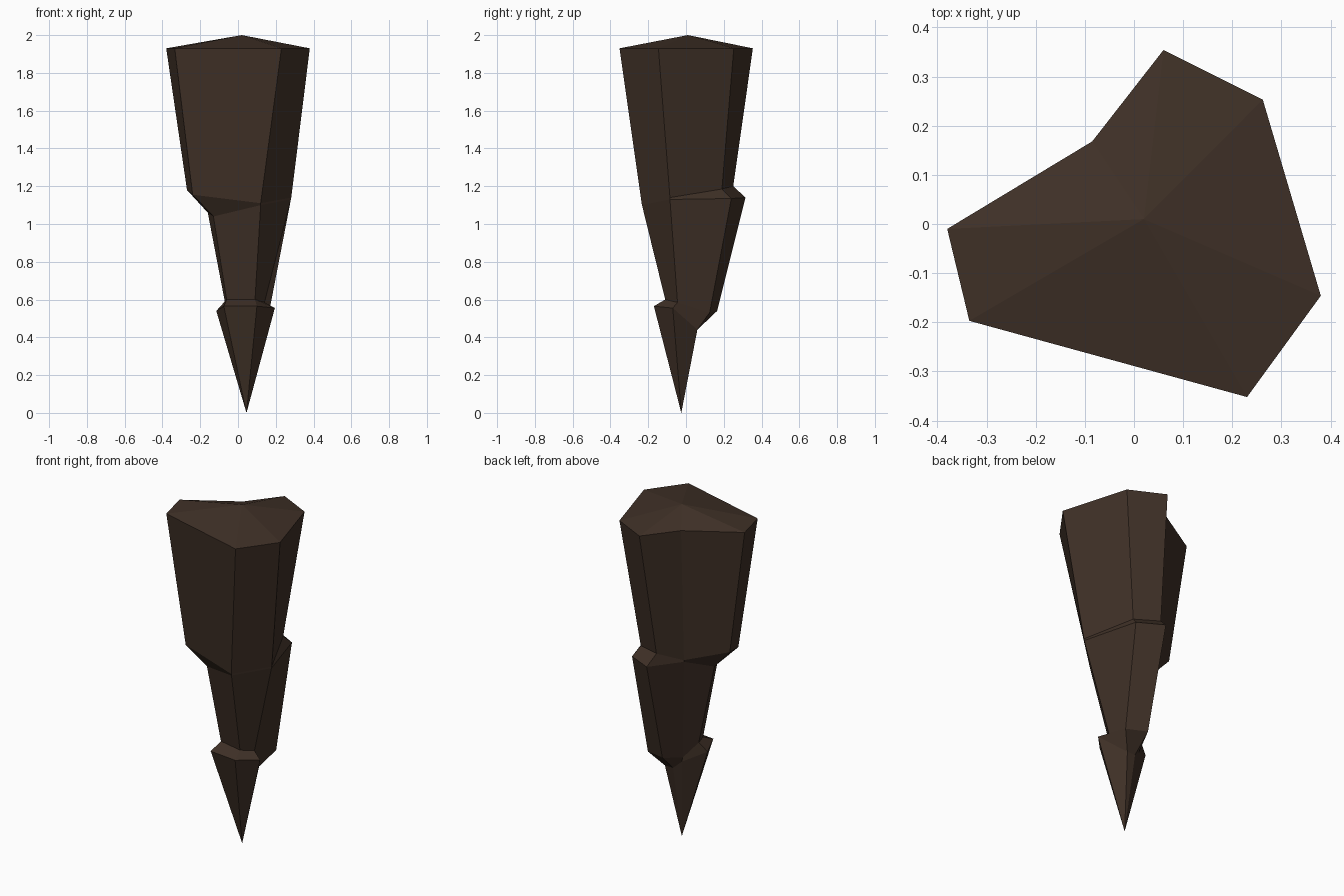
import bpy, bmesh

# Dark brown rock
rock = bpy.data.materials.new("dark_brown_rock")
rock.diffuse_color = (0.050, 0.030, 0.020, 1)

# Irregular seven-sided cross-sections, top to bottom (same corner order)
RINGS = [
    # crown
    [(-.38, -.01, 1.93), (-.335, -.197, 1.93), (.23, -.352, 1.93), (.38, -.146, 1.93),
     (.262, .253, 1.93), (.06, .354, 1.93), (-.085, .168, 1.93)],
    # upper edge of middle break
    [(-.27, -.027, 1.18), (-.24, -.15, 1.155), (.12, -.235, 1.11), (.282, -.085, 1.14),
     (.165, .19, 1.185), (.02, .25, 1.2), (-.07, .12, 1.135)],
    # lower edge of middle break
    [(-.16, -.04, 1.06), (-.13, -.107, 1.04), (.12, -.233, 1.10), (.28, -.085, 1.13),
     (.188, .24, 1.135), (.039, .315, 1.14), (-.07, .12, 1.125)],
    # upper edge of lower break
    [(-.07, -.02, .59), (-.06, -.075, .6), (.09, -.11, .6), (.14, -.045, .585),
     (.164, .125, .53), (.04, .165, .54), (-.01, .045, .51)],
    # lower edge of lower break
    [(-.115, -.04, .54), (-.075, -.15, .565), (.1, -.17, .565), (.195, -.07, .555),
     (.097, .06, .44), (.043, .06, .44), (0, .04, .48)],
]
APEX, TIP = (.02, .01, 2.0), (.045, -.025, 0)

# Stalactite body: skin the rings, fan the ends
bm = bmesh.new()
rings = [[bm.verts.new(p) for p in ring] for ring in RINGS]
apex, tip = bm.verts.new(APEX), bm.verts.new(TIP)
n = len(rings[0])
for i in range(n):
    j = (i + 1) % n
    bm.faces.new((apex, rings[0][i], rings[0][j]))
    bm.faces.new((tip, rings[-1][j], rings[-1][i]))
    for a, b in zip(rings, rings[1:]):
        bm.faces.new((a[i], b[i], b[j], a[j]))
bmesh.ops.recalc_face_normals(bm, faces=bm.faces)

mesh = bpy.data.meshes.new("stalactite")
bm.to_mesh(mesh)
bm.free()
mesh.materials.append(rock)
bpy.context.collection.objects.link(bpy.data.objects.new("stalactite", mesh))
